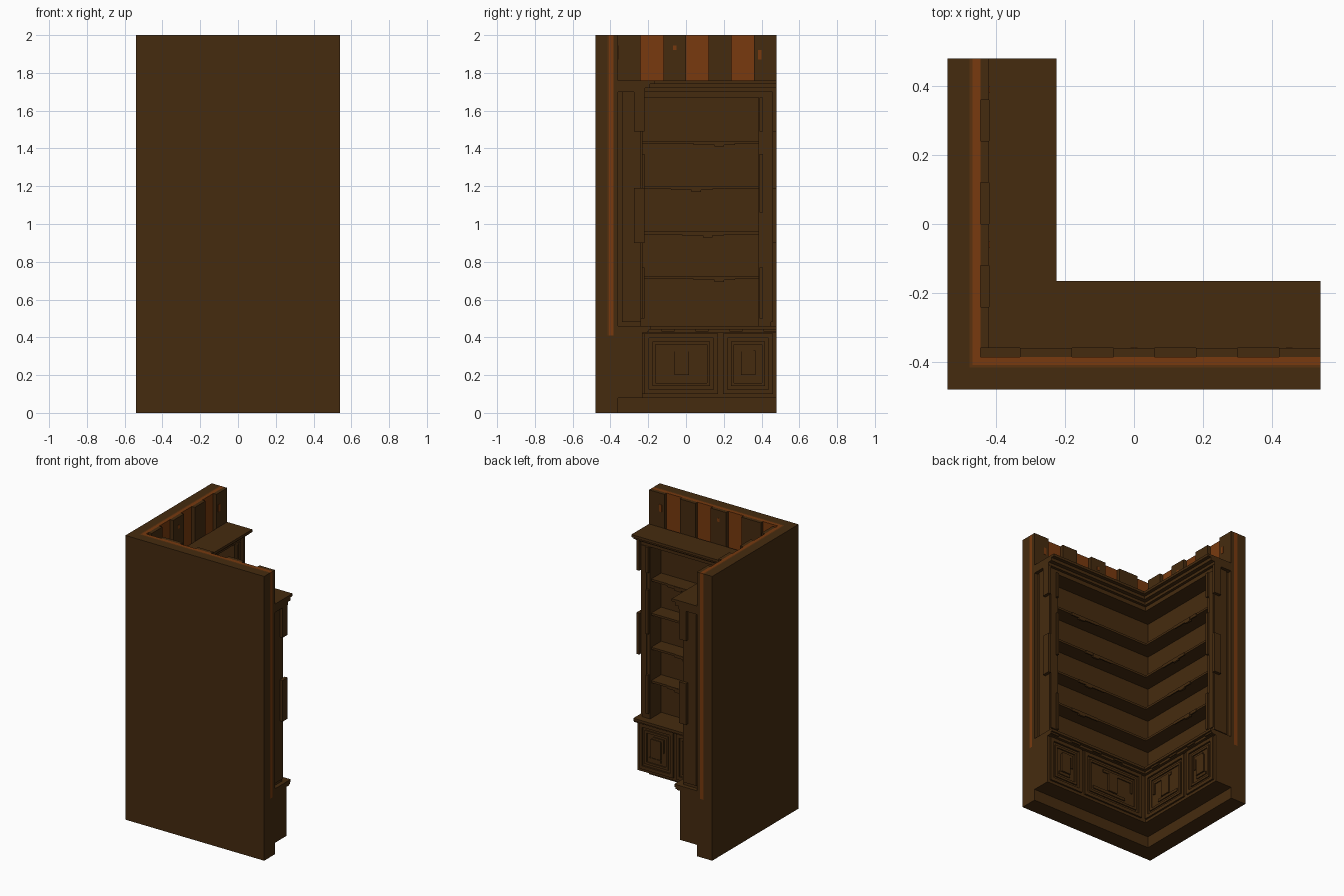
import bpy, bmesh

old = bpy.data.objects.get("Cube")
if old:
    bpy.data.objects.remove(old)


def material(name, rgb):
    m = bpy.data.materials.new(name)
    m.use_nodes = True
    col = (*rgb, 1)
    m.diffuse_color = col
    m.node_tree.nodes["Principled BSDF"].inputs["Base Color"].default_value = col
    return m


BROWN = material("dark_brown_wood", (0.060, 0.024, 0.0048))
ORANGE = material("orange_brown_wood", (0.188, 0.042, 0.0045))
RUST = material("rust_brown_wood", (0.10, 0.031, 0.0045))

X0, Y0, X1, Y1 = -0.54, -0.48, 0.54, 0.48


def finish(name, bm, mat):
    bmesh.ops.recalc_face_normals(bm, faces=bm.faces)
    me = bpy.data.meshes.new(name)
    bm.to_mesh(me)
    bm.free()
    me.materials.append(mat)
    ob = bpy.data.objects.new(name, me)
    bpy.context.collection.objects.link(ob)
    return ob


def corner_layer(name, u0, u1, z0, z1, inset=0.0, mat=BROWN):
    """L-shaped slab; u is the distance out from the back of the walls."""
    ex, ey = X1 - inset, Y1 - inset
    pts = [(ex, Y0 + u0), (X0 + u0, Y0 + u0), (X0 + u0, ey),
           (X0 + u1, ey), (X0 + u1, Y0 + u1), (ex, Y0 + u1)]
    bm = bmesh.new()
    face = bm.faces.new([bm.verts.new((x, y, z0)) for x, y in pts])
    top = bmesh.ops.extrude_face_region(bm, geom=[face])["geom"]
    bmesh.ops.translate(bm, vec=(0, 0, z1 - z0),
                        verts=[v for v in top if isinstance(v, bmesh.types.BMVert)])
    return finish(name, bm, mat)


def arm_boxes(name, arm, boxes, mat=BROWN):
    """Boxes (t0, t1, u0, u1, z0, z1); t runs from the arm's free end to the corner."""
    bm = bmesh.new()
    for t0, t1, u0, u1, z0, z1 in boxes:
        if arm == "x":
            lo, hi = (X1 - t1, Y0 + u0, z0), (X1 - t0, Y0 + u1, z1)
        else:
            lo, hi = (X0 + u0, Y1 - t1, z0), (X0 + u1, Y1 - t0, z1)
        vs = bmesh.ops.create_cube(bm, size=1)["verts"]
        for v in vs:
            v.co = [lo[i] if v.co[i] < 0 else hi[i] for i in range(3)]
    return finish(name, bm, mat)


def frame(t0, t1, z0, z1, w, u0, u1):
    return [(t0, t1, u0, u1, z0, z0 + w), (t0, t1, u0, u1, z1 - w, z1),
            (t0, t0 + w, u0, u1, z0 + w, z1 - w), (t1 - w, t1, u0, u1, z0 + w, z1 - w)]


# Walls: back wall, lower lining, inner boards, back of the case
corner_layer("wall", 0, 0.064, 0, 2)
corner_layer("wall_lower_lining", 0.064, 0.12, 0, 0.41)
corner_layer("board_edge", 0.064, 0.072, 0.41, 2, mat=RUST)
corner_layer("board_lining", 0.072, 0.095, 0.41, 2, mat=ORANGE)
corner_layer("case_back", 0.095, 0.12, 0.41, 1.74)

# Base cabinet and countertop
corner_layer("base_cabinet", 0.12, 0.25, 0.08, 0.425)
corner_layer("counter_moulding", 0.12, 0.275, 0.425, 0.442)
corner_layer("countertop", 0.12, 0.295, 0.442, 0.46)

# Shelves
SHELF_Z = (0.71, 0.945, 1.185, 1.425)
for i, z in enumerate(SHELF_Z):
    corner_layer(f"shelf_{i + 1}", 0.12, 0.23, z, z + 0.015, 0.095)

# Header and stepped cornice
corner_layer("header", 0.12, 0.243, 1.67, 1.70, 0.03)
for i, (u, z0, z1) in enumerate([(0.262, 1.70, 1.72), (0.29, 1.72, 1.742), (0.315, 1.742, 1.76)]):
    corner_layer(f"cornice_step_{i + 1}", 0.12, u, z0, z1)

for arm, last_plank, door_end in (("x", 0.87, 0.79), ("y", 0.84, 0.70)):
    # Raised wall planks, one plank width apart
    planks = [(0.0, 0.12), (0.24, 0.36), (0.48, 0.60), (0.72, last_plank)]
    arm_boxes(f"raised_planks_{arm}", arm,
              [(a, b, 0.095, 0.12, 1.74, 2) for a, b in planks]
              + [(0, 0.03, 0.095, 0.12, 0.41, 1.74)])
    # Worn patches on the planks
    arm_boxes(f"plank_patches_{arm}", arm,
              [(0.53, 0.55, 0.12, 0.122, 1.92, 1.945),
               (0.08, 0.10, 0.12, 0.122, 1.87, 1.92)], ORANGE)

    # End upright with front and side panels
    arm_boxes(f"upright_{arm}", arm, [(0.03, 0.095, 0.12, 0.243, 0.46, 1.70)])
    arm_boxes(f"upright_panels_{arm}", arm,
              [(0.03, 0.072, 0.243, 0.249, 0.50, 1.67)]
              + [(0.022, 0.03, 0.14, 0.243, 0.48, 1.70)])
    # Carved blocks on the upright
    arm_boxes(f"upright_carvings_{arm}", arm,
              [(0.0, 0.022, 0.205, 0.26, 1.49, 1.70),
               (0.0, 0.022, 0.205, 0.26, 0.90, 1.19),
               (0.072, 0.09, 0.243, 0.26, 1.49, 1.67),
               (0.072, 0.09, 0.243, 0.26, 1.06, 1.37),
               (0.072, 0.09, 0.243, 0.26, 0.50, 0.77)])

    # Stepped trims hanging from the shelf fronts
    trims = []
    for i, z in enumerate(SHELF_Z):
        a = 0.22 + 0.06 * (i % 3)
        trims += [(a, a + 0.22, 0.225, 0.234, z - 0.006, z + 0.015),
                  (a + 0.06, a + 0.11, 0.222, 0.236, z - 0.016, z + 0.012)]
    arm_boxes(f"shelf_trims_{arm}", arm, trims)

    # Counter edge blocks
    arm_boxes(f"counter_blocks_{arm}", arm,
              [(t, t + 0.07, 0.25, 0.285, 0.43, 0.442) for t in (0.0, 0.18, 0.36, 0.54)])

    # Cabinet doors: nested frames and a carved centre
    for label, t0, t1 in (("small", 0.02, 0.285), ("large", 0.31, door_end)):
        parts = frame(t0, t1, 0.10, 0.42, 0.024, 0.25, 0.262)
        parts += frame(t0 + 0.042, t1 - 0.042, 0.142, 0.378, 0.016, 0.25, 0.258)
        m = (t0 + t1) / 2
        h = (t1 - t0) / 2 - 0.075
        parts += [(m - 0.04, m + 0.035, 0.25, 0.262, 0.20, 0.33),
                  (m - h, m + h * 0.6, 0.25, 0.257, 0.175, 0.195),
                  (m - h * 0.5, m + h, 0.25, 0.257, 0.325, 0.345),
                  (m + h - 0.015, m + h, 0.25, 0.257, 0.25, 0.325)]
        arm_boxes(f"{label}_door_{arm}", arm, parts)
